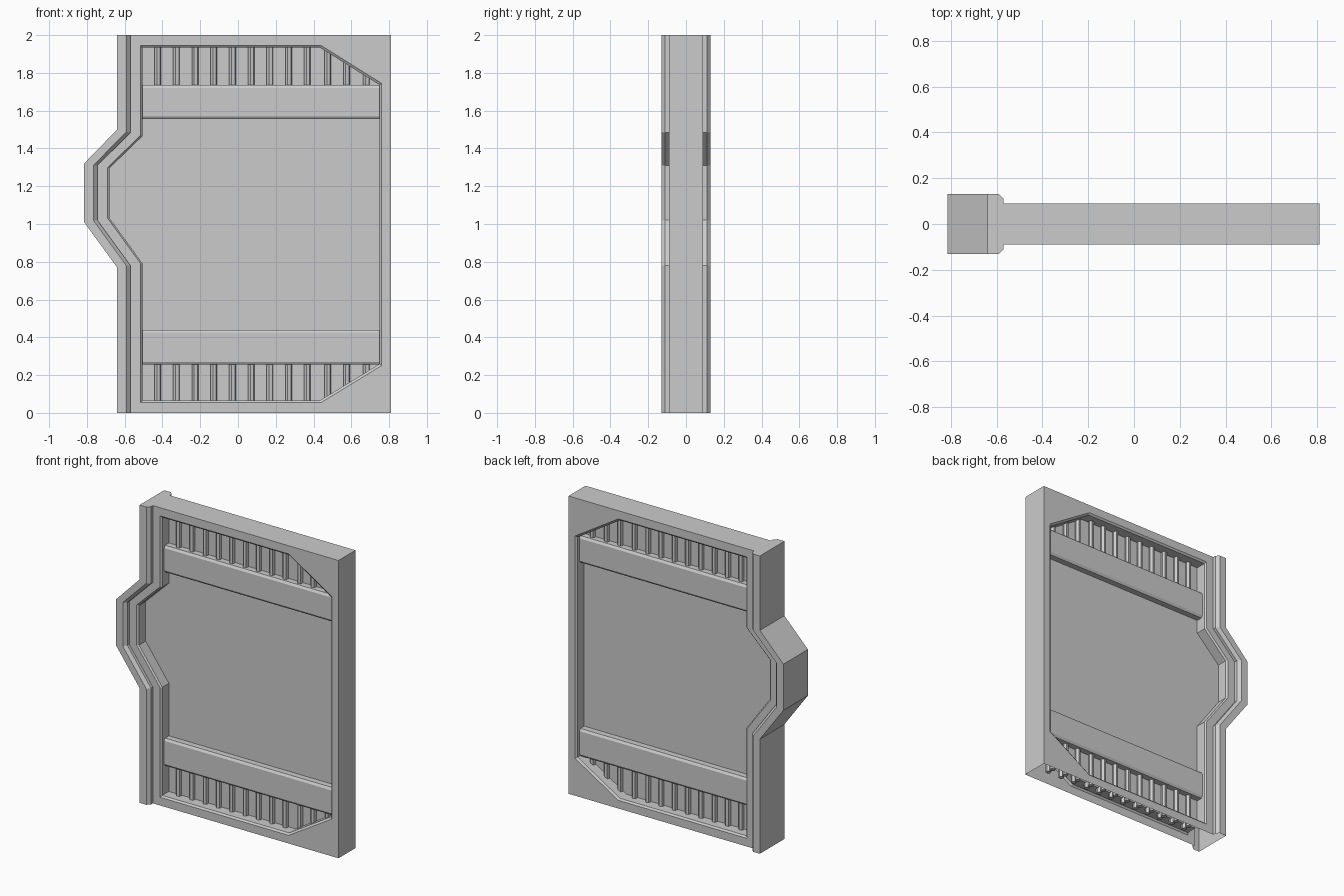
import bpy, bmesh, math

if "Cube" in bpy.data.objects:
    bpy.data.objects.remove(bpy.data.objects["Cube"])


def finish(bm, name):
    bmesh.ops.remove_doubles(bm, verts=bm.verts, dist=0.0001)
    bmesh.ops.recalc_face_normals(bm, faces=bm.faces)
    me = bpy.data.meshes.new(name)
    bm.to_mesh(me)
    bm.free()
    ob = bpy.data.objects.new(name, me)
    bpy.context.collection.objects.link(ob)
    return ob


def face(bm, pts):
    bm.faces.new([bm.verts.new(p) for p in pts])


def bridge(bm, a, ya, b, yb, closed=False):
    """Quads between two (x, z) paths lying at depths ya and yb."""
    n = len(a)
    for i in range(n if closed else n - 1):
        j = (i + 1) % n
        face(bm, [(a[i][0], ya, a[i][1]), (a[j][0], ya, a[j][1]),
                  (b[j][0], yb, b[j][1]), (b[i][0], yb, b[i][1])])


def edge(d):
    """Stepped left edge, shifted inwards by d."""
    t = d / 0.125
    return [(-0.64 + d, 0), (-0.64 + d, 0.77 + 0.02 * t), (-0.815 + d, 1.01 + 0.02 * t),
            (-0.815 + d, 1.32 - 0.02 * t), (-0.64 + d, 1.5 - 0.03 * t), (-0.64 + d, 2)]


# Door shell: thick left lip, flat frame and recessed panel, open underneath
T = 0.09
lip = [(0, 0.13), (0.05, 0.13), (0.07, 0.11), (0.07, T)]
right_side = [(0.44, 2), (0.81, 2), (0.81, 1.745), (0.81, 0.25), (0.81, 0), (0.44, 0)]
outer = edge(0.07) + right_side
hole = edge(0.125)
hole[0], hole[-1] = (-0.515, 0.055), (-0.515, 1.945)
hole += [(0.44, 1.945), (0.6, 1.845), (0.76, 1.745), (0.76, 0.25), (0.6, 0.1525), (0.44, 0.055)]
inner = [(0.04 + (x - 0.04) * 0.985, 1 + (z - 1) * 0.988) for x, z in hole]

bm = bmesh.new()
bridge(bm, edge(0), -0.13, edge(0), 0.13)
for s in (-1, 1):
    for (d0, y0), (d1, y1) in zip(lip, lip[1:]):
        bridge(bm, edge(d0), s * y0, edge(d1), s * y1)
    bridge(bm, outer, s * T, hole, s * T, True)
    bridge(bm, hole, s * T, inner, s * 0.08, True)
    bridge(bm, inner, s * 0.08, inner, s * 0.01, True)
    face(bm, [(x, s * 0.01, z) for x, z in inner])
wall = outer[5:11]
bridge(bm, wall, -T, wall, T)
face(bm, [(-0.64 + d, -y, 2) for d, y in lip] + [(-0.64 + d, y, 2) for d, y in reversed(lip)])
finish(bm, "door_shell")

# Raised cross bands with sloped edges, on both faces
bm = bmesh.new()
for z0, z1 in ((0.255, 0.44), (1.555, 1.735)):
    for s in (-1, 1):
        prof = [(0, z0), (s * 0.05, z0), (s * 0.06, z0 + 0.015),
                (s * 0.06, z1 - 0.015), (s * 0.05, z1), (0, z1)]
        x0, x1 = -0.508, 0.754
        for (ya, za), (yb, zb) in zip(prof, prof[1:] + prof[:1]):
            face(bm, [(x0, ya, za), (x1, ya, za), (x1, yb, zb), (x0, yb, zb)])
        for x in (x0, x1):
            face(bm, [(x, y, z) for y, z in prof])
finish(bm, "cross_bands")

# Vertical grille bars above and below the bands
bm = bmesh.new()
bar_x = [-0.425 + 0.099 * i for i in range(9)] + [0.475, 0.575, 0.68]
for z0, z1 in ((0.035, 0.27), (1.72, 1.965)):
    for x in bar_x:
        for s in (-1, 1):
            prof = [(x + 0.018 * math.cos(a), s * 0.02 + 0.018 * math.sin(a))
                    for a in [math.radians(15 + 60 * k) for k in range(6)]]
            for (xa, ya), (xb, yb) in zip(prof, prof[1:] + prof[:1]):
                face(bm, [(xa, ya, z0), (xb, yb, z0), (xb, yb, z1), (xa, ya, z1)])
            for z in (z0, z1):
                face(bm, [(px, py, z) for px, py in prof])
finish(bm, "grille_bars")
